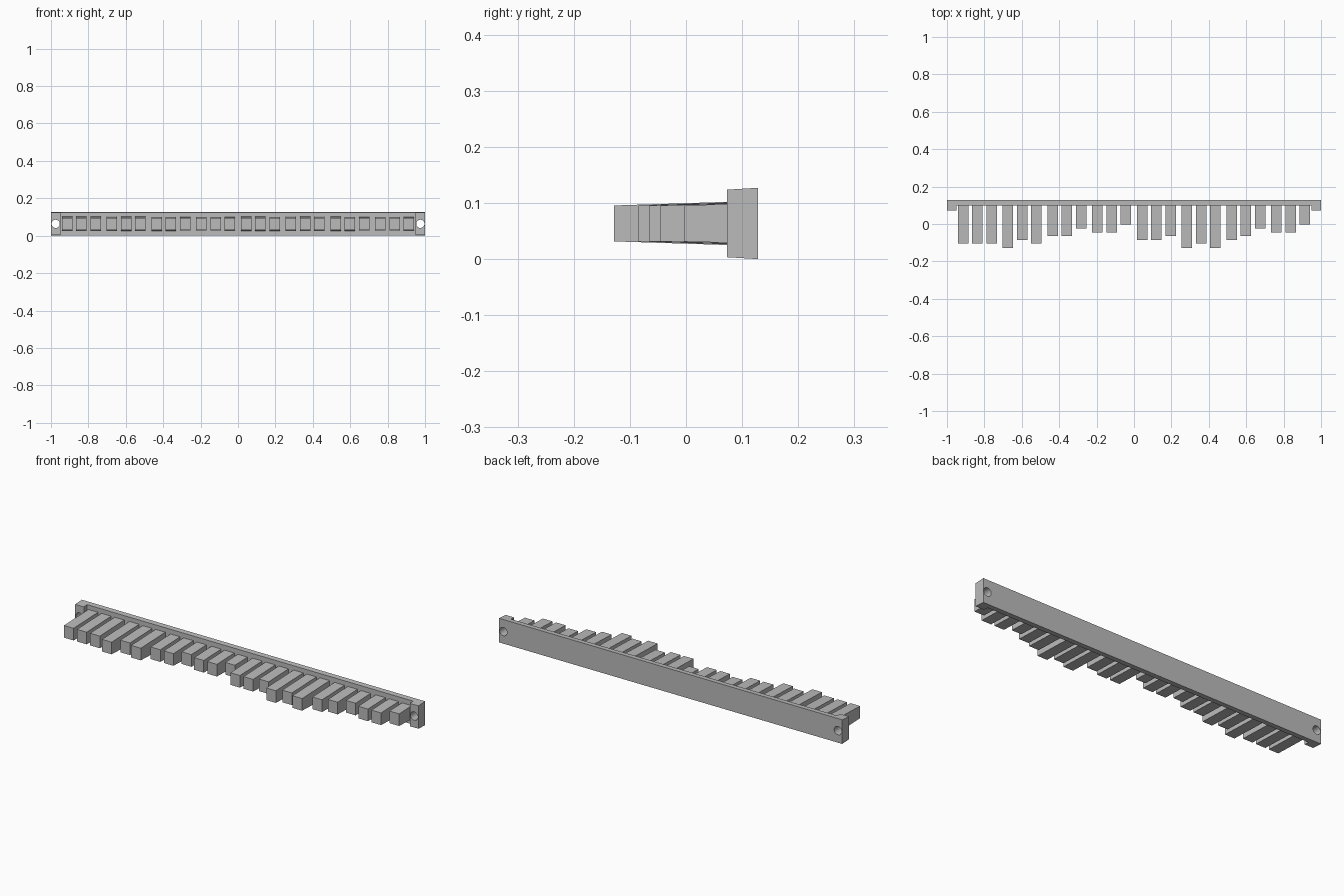
import bpy, bmesh

if "Cube" in bpy.data.objects:
    bpy.data.objects.remove(bpy.data.objects["Cube"])

grey = bpy.data.materials.new("plain grey")
grey.use_nodes = True
COLOUR = (0.5, 0.5, 0.5, 1)
grey.diffuse_color = COLOUR
grey.node_tree.nodes["Principled BSDF"].inputs["Base Color"].default_value = COLOUR

MID = 0.0635          # height of the centre line
BACK, FACE, TAB = 0.128, 0.1, 0.073
DRAFT = 0.032         # taper of the bits


def prism(name, x0, x1, y0, half0, y1, half1):
    """Bar from x0 to x1 whose half height changes from y0 to y1."""
    bm = bmesh.new()
    profile = [(y0, -half0), (y1, -half1), (y1, half1), (y0, half0)]
    face = bm.faces.new([bm.verts.new((x0, y, MID + z)) for y, z in profile])
    new = bmesh.ops.extrude_face_region(bm, geom=[face])["geom"]
    verts = [v for v in new if isinstance(v, bmesh.types.BMVert)]
    bmesh.ops.translate(bm, verts=verts, vec=(x1 - x0, 0, 0))
    bmesh.ops.recalc_face_normals(bm, faces=bm.faces)
    mesh = bpy.data.meshes.new(name)
    bm.to_mesh(mesh)
    bm.free()
    mesh.materials.append(grey)
    ob = bpy.data.objects.new(name, mesh)
    bpy.context.collection.objects.link(ob)
    return ob


def half_at(y):
    return 0.0635 - (BACK - y) * 0.06


# Back rail with a thicker mounting tab at each end
rail = prism("back_rail", -0.95, 0.95, FACE, half_at(FACE), BACK, half_at(BACK))
for side, x in (("right", -1), ("left", 0.95)):
    tab = prism(side + "_tab", x, x + 0.05, TAB, half_at(TAB), BACK, half_at(BACK))
    # Screw hole through the tab
    bpy.ops.mesh.primitive_cylinder_add(
        vertices=24, radius=0.022, depth=0.2,
        location=(x + 0.025, FACE, MID), rotation=(1.5708, 0, 0))
    cutter = bpy.context.object
    cutter.name = side + "_hole_cutter"
    cutter.hide_render = True
    cutter.data.materials.append(grey)
    cut = tab.modifiers.new("hole", "BOOLEAN")
    cut.object = cutter
    cut.solver = "EXACT"
    bpy.context.view_layer.objects.active = tab
    bpy.ops.object.modifier_apply(modifier="hole")
    bpy.data.objects.remove(cutter)

# Eight groups of three bits, each cut to its own length
TIPS = [(-0.104, -0.104, -0.104), (-0.128, -0.085, -0.104),
        (-0.065, -0.065, -0.025), (-0.045, -0.045, -0.004),
        (-0.085, -0.085, -0.065), (-0.128, -0.104, -0.128),
        (-0.085, -0.065, -0.025), (-0.045, -0.045, -0.004)]
for g, group in enumerate(TIPS):
    for i, tip in enumerate(group):
        x = (g - 3.5) * 0.2392 + (i - 1) * 0.0765
        half = 0.032
        prism(f"bit_{g + 1}_{i + 1}", x - 0.028, x + 0.028, tip, half,
              FACE + 0.005, half + (FACE + 0.005 - tip) * DRAFT)
